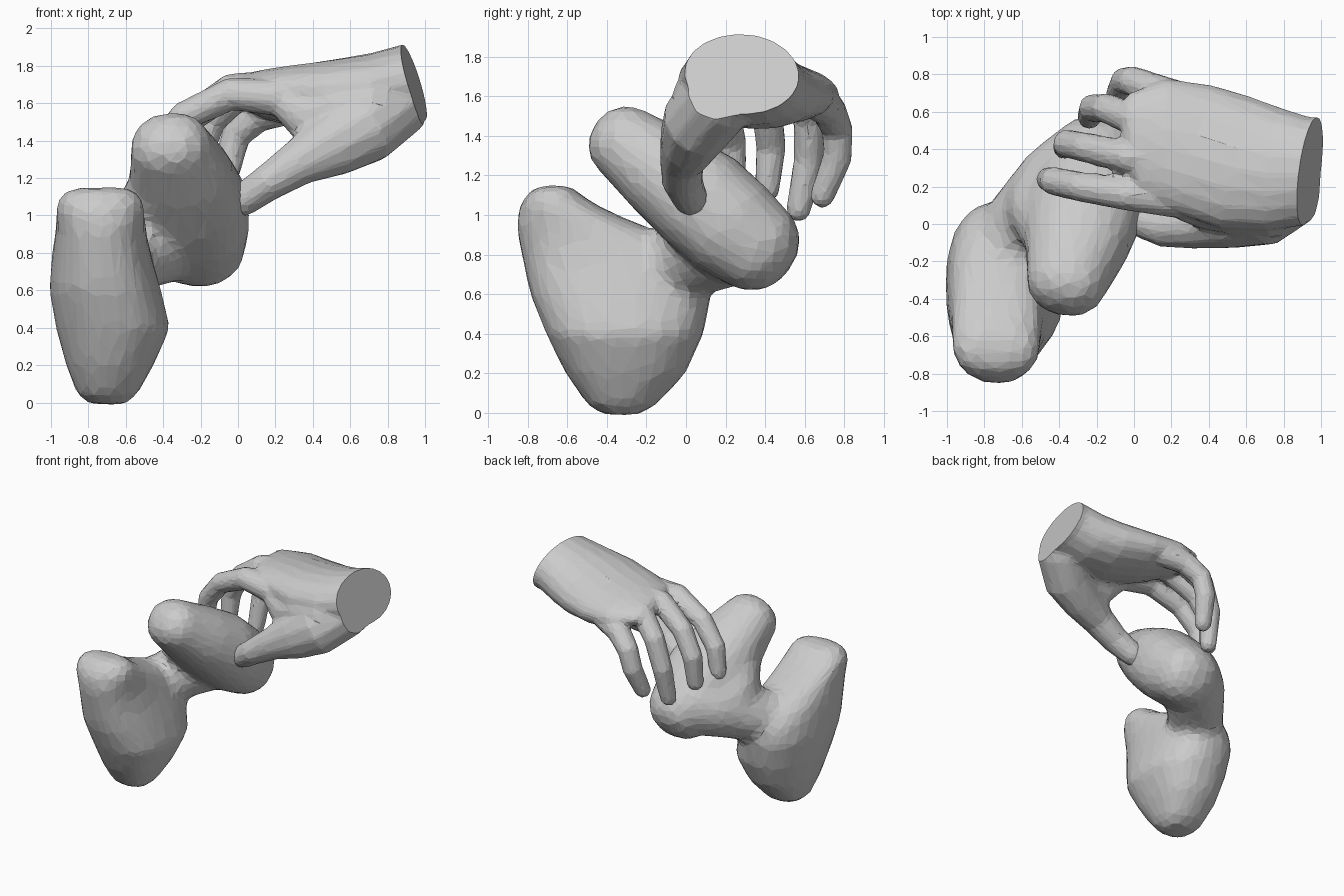
import bpy, bmesh, math
from mathutils import Vector

if "Cube" in bpy.data.objects:
    bpy.data.objects.remove(bpy.data.objects["Cube"])


def tube(bm, rings, side, n=16, cap=True, axis=None, square=1.0, blunt=1.0):
    """Loft (super)ellipses (x, y, z, r_side, r_up) along a path, with domed ends."""
    pts = [Vector(r[:3]) for r in rings]
    side = Vector(side)
    loops = []

    def ring(c, t, rs, ru):
        s = (side - t * side.dot(t)).normalized()
        u = t.cross(s)
        vs = []
        for i in range(n):
            a = 2 * math.pi * (i + .5) / n
            ca, sa = (math.copysign(abs(f) ** square, f) for f in (math.cos(a), math.sin(a)))
            vs.append(bm.verts.new(c + s * rs * ca + u * ru * sa))
        loops.append(vs)

    last = len(pts) - 1
    for i, r in enumerate(rings):
        t = Vector(axis) if axis else (pts[min(i + 1, last)] - pts[max(i - 1, 0)]).normalized()
        dome = min(r[3], r[4])
        steps = [math.radians(a) for a in (28, 55, 80)]
        if cap and i == 0:
            for a in reversed(steps):
                k = math.cos(a) ** blunt
                ring(pts[0] - t * dome * math.sin(a), t, r[3] * k, r[4] * k)
        ring(pts[i], t, r[3], r[4])
        if cap and i == last:
            for a in steps:
                k = math.cos(a) ** blunt
                ring(pts[i] + t * dome * math.sin(a), t, r[3] * k, r[4] * k)
    for a, b in zip(loops, loops[1:]):
        for i in range(n):
            bm.faces.new((a[i], a[(i + 1) % n], b[(i + 1) % n], b[i]))
    bm.faces.new(loops[0][::-1])
    bm.faces.new(loops[-1])


def fuse(name, bm, voxel, smooth, ratio):
    """Merge overlapping lofts into one faceted low-poly skin."""
    bmesh.ops.recalc_face_normals(bm, faces=bm.faces)
    me = bpy.data.meshes.new(name)
    bm.to_mesh(me)
    bm.free()
    ob = bpy.data.objects.new(name, me)
    bpy.context.collection.objects.link(ob)
    m = ob.modifiers.new("merge", 'REMESH')
    m.mode, m.voxel_size = 'VOXEL', voxel
    m = ob.modifiers.new("soften", 'SMOOTH')
    m.factor, m.iterations = 0.5, smooth
    m = ob.modifiers.new("facet", 'DECIMATE')
    m.ratio = ratio
    bpy.context.view_layer.update()
    dg = bpy.context.evaluated_depsgraph_get()
    ob.data = bpy.data.meshes.new_from_object(ob.evaluated_get(dg))
    ob.modifiers.clear()
    for p in ob.data.polygons:
        p.use_smooth = False
    return ob


# two-lobed stone: lower lobe as horizontal slices
bm = bmesh.new()
lower = [  # z, x min, x max, y min, y max
    (-.01, -.79, -.60, -.42, -.24), (.04, -.86, -.54, -.50, -.15), (.2, -.92, -.45, -.61, .0),
    (.4, -.975, -.36, -.71, .09), (.6, -1.01, -.41, -.79, .13), (.74, -1.0, -.45, -.82, .10),
    (.84, -.99, -.475, -.84, .0), (.91, -.975, -.49, -.855, -.12), (.98, -.975, -.495, -.855, -.30),
    (1.05, -.975, -.50, -.84, -.45), (1.11, -.95, -.52, -.80, -.54), (1.15, -.88, -.57, -.75, -.58)]
tube(bm, [((a + b) / 2, (c + d) / 2, z, (b - a) / 2, (d - c) / 2) for z, a, b, c, d in lower],
     (1, 0, 0), 24, cap=False, axis=(0, 0, 1), square=.85)
# upper lobe
tube(bm, [(-.355, -.29, 1.35, .225, .20), (-.31, -.12, 1.22, .28, .24), (-.26, .08, 1.07, .315, .275),
          (-.22, .24, .93, .29, .27), (-.21, .32, .87, .26, .25)], (1, 0, 0), 20, square=.9, blunt=.75)
# bridge between the lobes
tube(bm, [(-.72, -.2, .70, .2, .2), (-.58, .02, .78, .21, .2), (-.42, .2, .86, .23, .23),
          (-.28, .3, .9, .24, .24)], (1, -1, 0))
tube(bm, [(-.42, -.08, 1.15, .17, .18), (-.5, .1, .95, .19, .19)], (1, 0, 0))
fuse("stone", bm, .04, 6, .2)

# hand: palm, web, thumb and four fingers
bm = bmesh.new()
tube(bm, [(1.12, .29, 1.74, .28, .20), (.93, .285, 1.71, .29, .21), (.75, .29, 1.66, .335, .21),
          (.55, .325, 1.635, .365, .20), (.32, .40, 1.635, .36, .165), (.15, .44, 1.65, .34, .13),
          (.03, .42, 1.67, .29, .09)], (0, 1, -.12), 20)
tube(bm, [(.72, .10, 1.58, .17, .20), (.5, .08, 1.54, .14, .19), (.37, .08, 1.52, .11, .16),
          (.28, .10, 1.58, .09, .10)], (0, 1, 0), 12)
tube(bm, [(.85, .18, 1.6, .19, .19), (.68, .06, 1.47, .185, .20), (.5, .015, 1.38, .15, .18),
          (.32, -.02, 1.28, .115, .125), (.16, -.02, 1.175, .105, .10),
          (.03, .02, 1.085, .09, .09)], (0, 1, 0), 12)
fingers = [
    [(.22, .13, 1.63), (-.04, .16, 1.65), (-.29, .20, 1.53), (-.43, .23, 1.36), (-.46, .24, 1.17)],
    [(.18, .36, 1.68), (-.04, .36, 1.67), (-.26, .41, 1.52), (-.36, .43, 1.34), (-.37, .41, 1.13)],
    [(.18, .54, 1.66), (.0, .56, 1.65), (-.15, .62, 1.50), (-.22, .62, 1.28), (-.24, .57, 1.03)],
    [(.26, .66, 1.58), (.10, .72, 1.53), (-.01, .765, 1.43), (-.05, .765, 1.29), (-.09, .69, 1.10)]]
for path in fingers:
    tube(bm, [(*p, r, r) for p, r in zip(path, (.10, .09, .081, .077, .065))], (0, 1, 0), 10)
hand = fuse("hand", bm, .02, 3, .12)

# flat cut at the wrist
bm = bmesh.new()
bm.from_mesh(hand.data)
cut = bmesh.ops.bisect_plane(bm, geom=bm.verts[:] + bm.edges[:] + bm.faces[:],
                             plane_co=(.94, .28, 1.71), plane_no=(.234, -.029, .068), clear_outer=True)
bmesh.ops.contextual_create(bm, geom=[e for e in cut['geom_cut'] if isinstance(e, bmesh.types.BMEdge)])
bmesh.ops.recalc_face_normals(bm, faces=bm.faces)
bm.to_mesh(hand.data)
bm.free()
